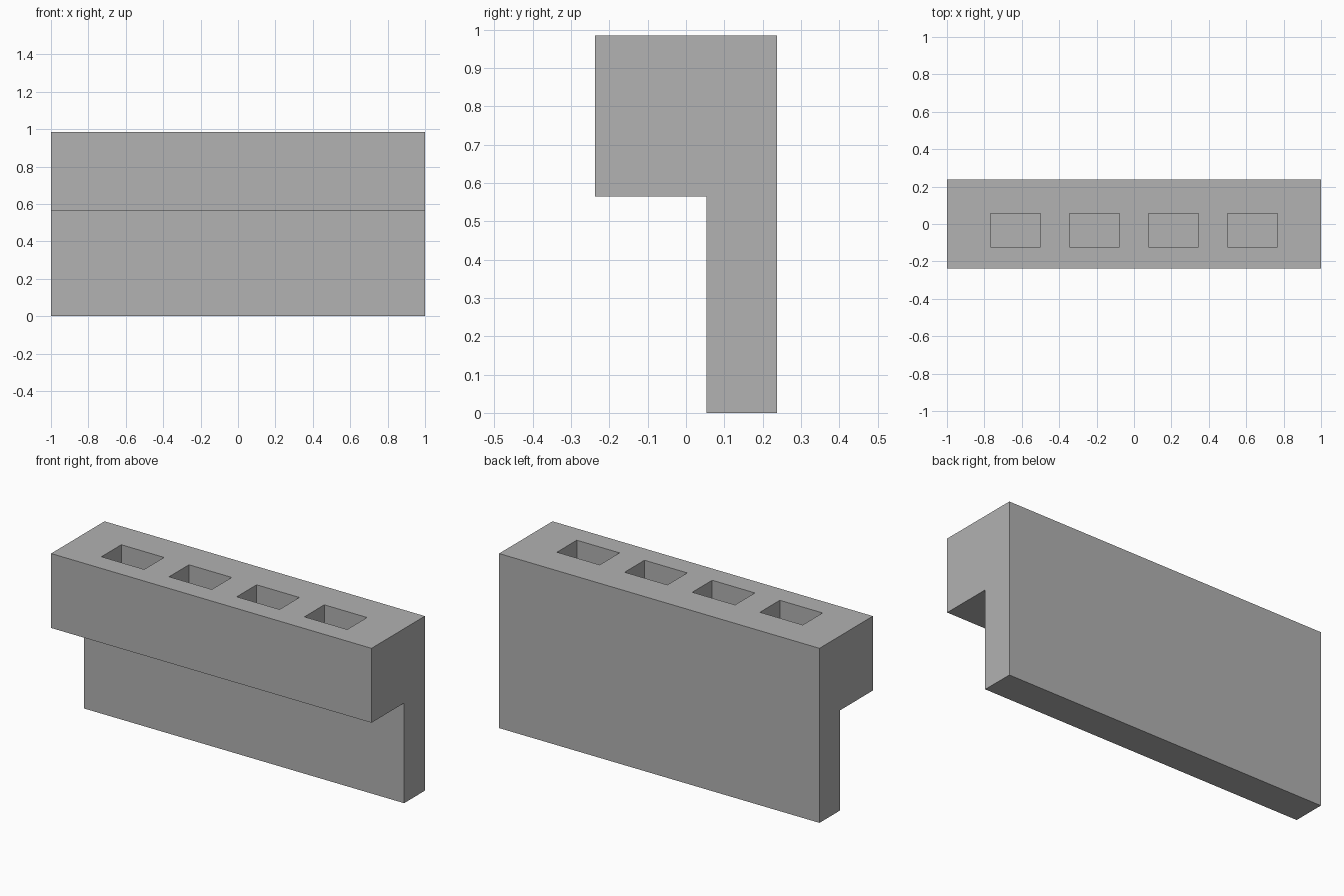
import bpy
import bmesh

if "Cube" in bpy.data.objects:
    bpy.data.objects.remove(bpy.data.objects["Cube"], do_unlink=True)

HEIGHT = 0.985
HALF_DEPTH = 0.238
STEM_FRONT = 0.053      # front face of the thin lower wall
LEDGE = 0.565           # underside of the overhang
POCKET_DEPTH = 0.30

grey = bpy.data.materials.new("plain grey")
grey.use_nodes = True
colour = (0.445, 0.445, 0.445, 1)
grey.diffuse_color = colour
grey.node_tree.nodes["Principled BSDF"].inputs["Base Color"].default_value = colour


def extrude_x(name, profile, x0, x1):
    """Solid made by sweeping a (y, z) profile from x0 to x1."""
    bm = bmesh.new()
    face = bm.faces.new([bm.verts.new((x0, y, z)) for y, z in profile])
    swept = bmesh.ops.extrude_face_region(bm, geom=[face])["geom"]
    verts = [v for v in swept if isinstance(v, bmesh.types.BMVert)]
    bmesh.ops.translate(bm, verts=verts, vec=(x1 - x0, 0, 0))
    bmesh.ops.recalc_face_normals(bm, faces=bm.faces)
    mesh = bpy.data.meshes.new(name)
    bm.to_mesh(mesh)
    bm.free()
    mesh.materials.append(grey)
    obj = bpy.data.objects.new(name, mesh)
    bpy.context.collection.objects.link(obj)
    return obj


# Wall with an overhanging upper block
body = extrude_x("overhanging_block", [
    (-HALF_DEPTH, LEDGE), (-HALF_DEPTH, HEIGHT), (HALF_DEPTH, HEIGHT),
    (HALF_DEPTH, 0), (STEM_FRONT, 0), (STEM_FRONT, LEDGE)], -1, 1)

# Row of four rectangular pockets sunk into the top
bpy.context.view_layer.objects.active = body
for i in range(4):
    x = (i - 1.5) * 0.4225
    floor, above = HEIGHT - POCKET_DEPTH, HEIGHT + 0.1
    cutter = extrude_x("pocket_cutter", [
        (-0.122, floor), (-0.122, above), (0.055, above), (0.055, floor)],
        x - 0.1335, x + 0.1335)
    cutter.hide_render = True
    cut = body.modifiers.new("pocket", 'BOOLEAN')
    cut.operation = 'DIFFERENCE'
    cut.solver = 'EXACT'
    cut.object = cutter
    bpy.ops.object.modifier_apply(modifier=cut.name)
    bpy.data.objects.remove(cutter, do_unlink=True)
